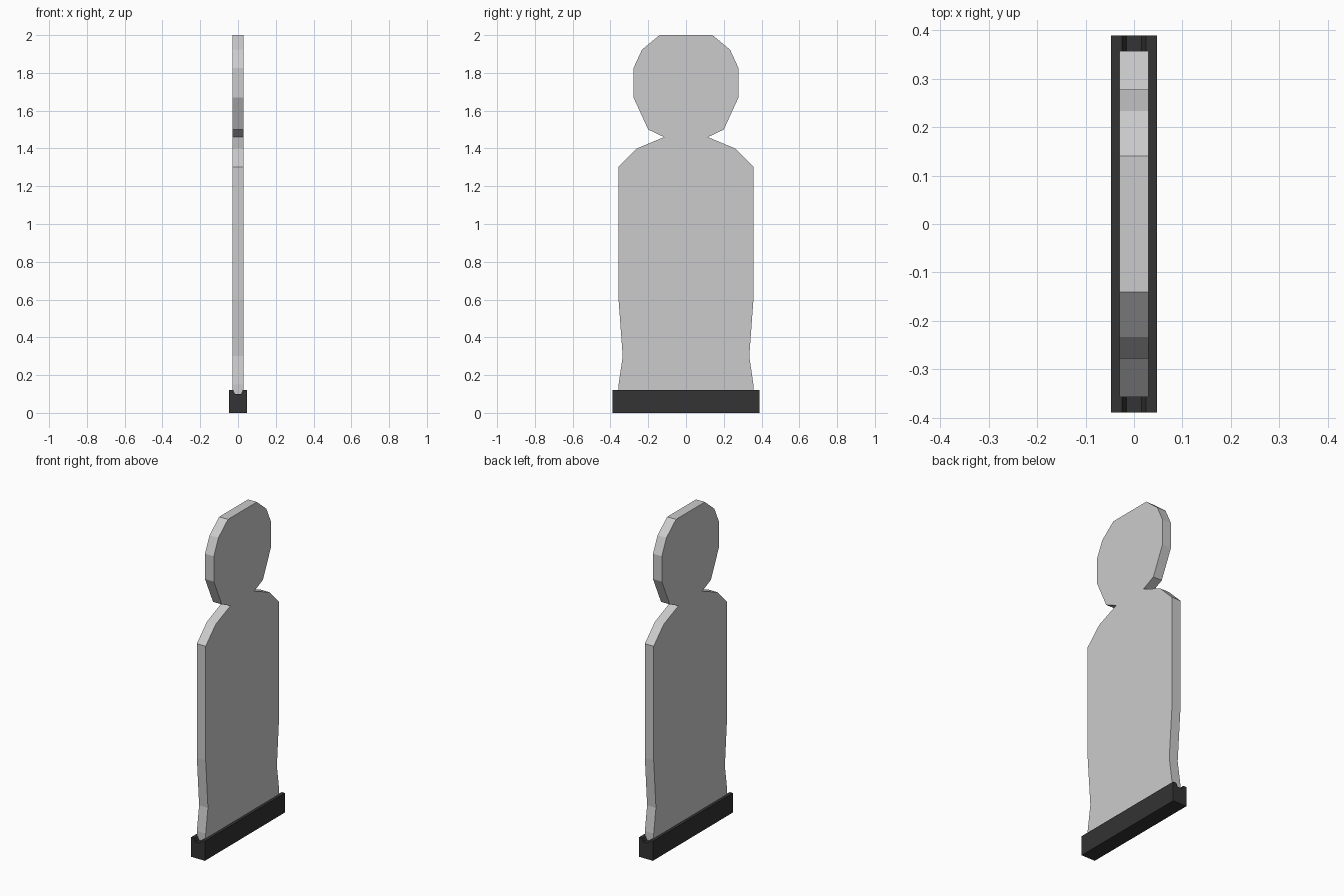
import bpy, bmesh

if "Cube" in bpy.data.objects:
    bpy.data.objects.remove(bpy.data.objects["Cube"])


def extrude_profile(name, points, axis, half):
    """Make a flat-faced prism from a closed 2D outline, centred along the x or y axis."""
    bm = bmesh.new()
    start = [(-half, a, b) if axis == 'X' else (a, -half, b) for a, b in points]
    face = bm.faces.new([bm.verts.new(co) for co in start])
    moved = bmesh.ops.extrude_face_region(bm, geom=[face])["geom"]
    offset = (2 * half, 0, 0) if axis == 'X' else (0, 2 * half, 0)
    bmesh.ops.translate(bm, vec=offset,
                        verts=[v for v in moved if isinstance(v, bmesh.types.BMVert)])
    bmesh.ops.recalc_face_normals(bm, faces=bm.faces)
    mesh = bpy.data.meshes.new(name)
    bm.to_mesh(mesh)
    bm.free()
    obj = bpy.data.objects.new(name, mesh)
    bpy.context.collection.objects.link(obj)
    return obj


def mirrored(half_outline):
    """Close a half outline by mirroring it across the centre line."""
    return half_outline + [(-a, b) for a, b in reversed(half_outline)]


# Silhouette board: torso, shoulders, neck notch and head
board_half = [(0.357, 0.10), (0.357, 0.15), (0.335, 0.30), (0.357, 0.60),
              (0.357, 1.303), (0.26, 1.40), (0.116, 1.46), (0.20, 1.50),
              (0.278, 1.67), (0.278, 1.826), (0.233, 1.923), (0.14, 2.0)]
extrude_profile("silhouette_board", mirrored(board_half), 'X', 0.03)

# Base rail with a tapered slot along its top
rail_half = [(0.047, 0.0), (0.047, 0.12), (0.025, 0.12), (0.016, 0.10)]
rail = extrude_profile("base_rail", mirrored(rail_half), 'Y', 0.389)
dark = bpy.data.materials.new("dark_base")
dark.diffuse_color = (0.033, 0.033, 0.033, 1.0)
dark.use_nodes = True
dark.node_tree.nodes["Principled BSDF"].inputs["Base Color"].default_value = dark.diffuse_color
rail.data.materials.append(dark)
